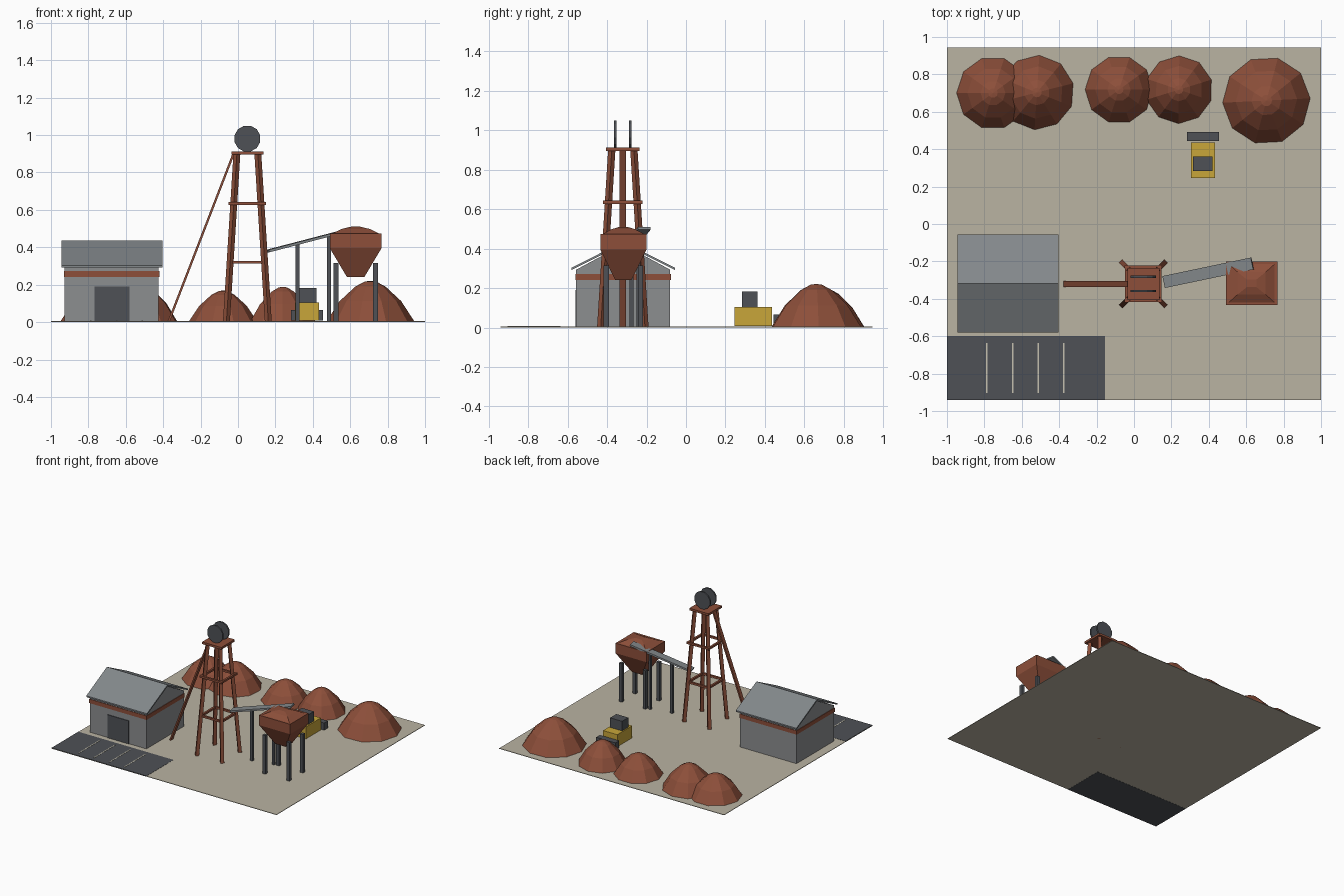
import bpy, bmesh, math
from mathutils import Vector

if "Cube" in bpy.data.objects:
    bpy.data.objects.remove(bpy.data.objects["Cube"])


def material(name, rgb):
    m = bpy.data.materials.new(name)
    lin = [((c / 255 + 0.055) / 1.055) ** 2.4 for c in rgb]
    m.diffuse_color = (*lin, 1)
    m.use_nodes = True
    m.node_tree.nodes["Principled BSDF"].inputs["Base Color"].default_value = m.diffuse_color
    return m


SAND = material("pale_sand", (186, 179, 162))
RUST = material("rust", (141, 79, 58))
DARK = material("dark_grey", (78, 81, 86))
WALL = material("wall_grey", (140, 142, 144))
METAL = material("sheet_metal", (131, 136, 139))
YELLOW = material("machine_yellow", (200, 166, 58))
PAINT = material("line_paint", (198, 193, 176))


def finish(name, bm, mat):
    bmesh.ops.recalc_face_normals(bm, faces=bm.faces)
    me = bpy.data.meshes.new(name)
    bm.to_mesh(me)
    bm.free()
    me.materials.append(mat)
    ob = bpy.data.objects.new(name, me)
    bpy.context.collection.objects.link(ob)
    return ob


def loft(name, rings, mat):
    """Skin a list of equal-length point rings and cap both ends."""
    bm = bmesh.new()
    vs = [[bm.verts.new(p) for p in ring] for ring in rings]
    n = len(vs[0])
    for a, b in zip(vs, vs[1:]):
        for i in range(n):
            j = (i + 1) % n
            bm.faces.new((a[i], a[j], b[j], b[i]))
    bm.faces.new(vs[0][::-1])
    bm.faces.new(vs[-1])
    return finish(name, bm, mat)


def rect(cx, cy, hx, hy, z):
    return [(cx + sx * hx, cy + sy * hy, z)
            for sx, sy in ((-1, -1), (1, -1), (1, 1), (-1, 1))]


def box(name, x, y, z, mat):
    cx, cy = sum(x) / 2, sum(y) / 2
    hx, hy = (x[1] - x[0]) / 2, (y[1] - y[0]) / 2
    return loft(name, [rect(cx, cy, hx, hy, h) for h in z], mat)


def prism(name, profile, x0, x1, mat):
    """Extrude a y-z profile along x."""
    return loft(name, [[(x, y, z) for y, z in profile] for x in (x0, x1)], mat)


def beam(name, p, q, width, thick, mat):
    """Rectangular bar between two points."""
    p, q = Vector(p), Vector(q)
    rot = (q - p).to_track_quat('Z', 'Y')
    side = rot @ Vector((width / 2, 0, 0))
    up = rot @ Vector((0, thick / 2, 0))
    return loft(name, [[c - side - up, c + side - up, c + side + up, c - side + up]
                       for c in (p, q)], mat)


# Ground slab, parking pad and bay lines
box("ground", (-1, 1), (-0.94, 0.945), (0.001, 0.005), SAND)
box("parking_pad", (-1, -0.155), (-0.94, -0.6), (0, 0.0065), DARK)
for x in (-0.786, -0.649, -0.513, -0.376):
    box("parking_line", (x - 0.004, x + 0.004), (-0.904, -0.636), (0.0065, 0.008), PAINT)

# Shed: gabled walls, painted band, door plate, thin folded roof
SY = -0.318
prism("shed_walls", [(SY - 0.238, 0.002), (SY + 0.238, 0.002), (SY + 0.238, 0.293),
                     (SY, 0.421), (SY - 0.238, 0.293)], -0.927, -0.425, WALL)
box("shed_band", (-0.931, -0.421), (SY - 0.242, SY + 0.242), (0.24, 0.272), RUST)
box("shed_door", (-0.767, -0.58), (SY - 0.243, SY - 0.237), (0.003, 0.19), DARK)
prism("shed_roof", [(SY - 0.262, 0.292), (SY, 0.422), (SY + 0.262, 0.292),
                    (SY + 0.262, 0.303), (SY, 0.435), (SY - 0.262, 0.303)],
      -0.943, -0.404, METAL)

# Headframe tower: splayed legs, two brace rings, top platform
TX, TY = 0.05, -0.32
for sx in (-1, 1):
    for sy in (-1, 1):
        beam("tower_leg", (TX + sx * 0.112, TY + sy * 0.112, 0.002),
             (TX + sx * 0.056, TY + sy * 0.056, 0.9), 0.026, 0.026, RUST)
for z in (0.32, 0.635):
    for s in (-1, 1):
        box("tower_brace", (TX - 0.1, TX + 0.1),
            (TY + s * 0.09 - 0.008, TY + s * 0.09 + 0.008), (z - 0.008, z + 0.008), RUST)
        box("tower_brace", (TX + s * 0.09 - 0.008, TX + s * 0.09 + 0.008),
            (TY - 0.1, TY + 0.1), (z - 0.008, z + 0.008), RUST)
box("tower_platform", (TX - 0.085, TX + 0.085), (TY - 0.085, TY + 0.085), (0.895, 0.912), RUST)
beam("back_stay", (-0.37, TY, 0.004), (-0.022, TY, 0.905), 0.032, 0.012, RUST)

# Pair of winding wheels on the platform
for y in (TY - 0.038, TY + 0.038):
    loft("winding_wheel", [[(TX + 0.071 * math.cos(a), y + d, 0.981 + 0.071 * math.sin(a))
                            for a in (math.tau * (i + 0.5) / 12 for i in range(12))]
                           for d in (-0.006, 0.006)], DARK)

# Conveyor and its posts
beam("conveyor", (0.16, -0.31, 0.38), (0.632, -0.211, 0.503), 0.065, 0.014, METAL)
for x, y, top in ((0.318, -0.277, 0.415), (0.487, -0.241, 0.46)):
    box("conveyor_post", (x - 0.01, x + 0.01), (y - 0.01, y + 0.01), (0.002, top), DARK)

# Hopper, its ore heap and legs
HX, HY = 0.629, -0.317
loft("hopper", [rect(HX, HY, 0.046, 0.041, 0.24), rect(HX, HY, 0.138, 0.117, 0.395),
                rect(HX, HY, 0.138, 0.117, 0.475)], RUST)
loft("hopper_heap", [rect(HX, HY, 0.125, 0.105, 0.474), rect(HX, HY, 0.075, 0.06, 0.498),
                     rect(HX, HY, 0.025, 0.02, 0.51)], RUST)
for sx in (-1, 1):
    for sy in (-1, 1):
        x, y = HX + sx * 0.106, HY + sy * 0.087
        box("hopper_leg", (x - 0.013, x + 0.013), (y - 0.013, y + 0.013), (0.002, 0.315), DARK)

# Loader
box("loader_body", (0.306, 0.432), (0.246, 0.436), (0.008, 0.105), YELLOW)
box("loader_cab", (0.315, 0.421), (0.283, 0.362), (0.105, 0.182), DARK)
box("loader_bucket", (0.284, 0.455), (0.444, 0.491), (0.008, 0.066), DARK)

# Ore piles: ten-sided domes
PROFILE = ((1, 0), (0.7, 0.5), (0.34, 0.86), (0.13, 0.98))
for x, y, r, h, turn in ((-0.754, 0.7, 0.195, 0.175, 0.0), (-0.519, 0.703, 0.2, 0.195, 0.25),
                         (-0.08, 0.718, 0.182, 0.165, 0.0), (0.24, 0.718, 0.182, 0.185, 0.3),
                         (0.708, 0.66, 0.235, 0.217, 0.05)):
    bm = bmesh.new()
    rings = [[bm.verts.new((x + r * k * math.cos(a), y + r * k * math.sin(a), 0.004 + h * z))
              for a in (math.tau * i / 10 + turn for i in range(10))] for k, z in PROFILE]
    apex = bm.verts.new((x, y, 0.004 + h))
    for i in range(10):
        j = (i + 1) % 10
        for a, b in zip(rings, rings[1:]):
            bm.faces.new((a[i], a[j], b[j], b[i]))
        bm.faces.new((rings[-1][i], rings[-1][j], apex))
    bm.faces.new(rings[0][::-1])
    finish("ore_pile", bm, RUST)
